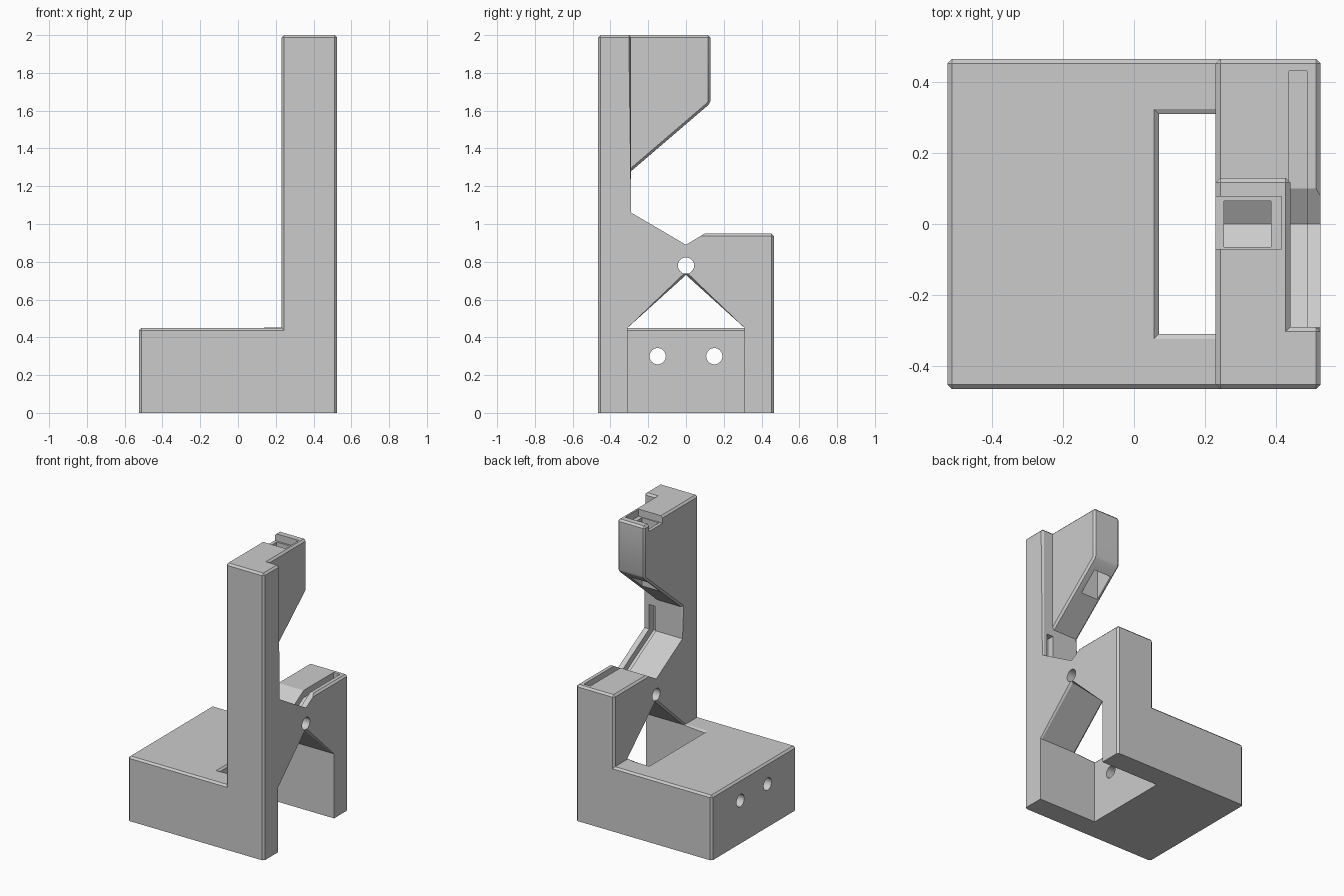
import bpy, bmesh, math
from mathutils import Matrix, Vector

if "Cube" in bpy.data.objects:
    bpy.data.objects.remove(bpy.data.objects["Cube"], do_unlink=True)

grey = bpy.data.materials.new("light grey plastic")
grey.use_nodes = True
grey.diffuse_color = (0.6, 0.6, 0.6, 1)
grey.node_tree.nodes["Principled BSDF"].inputs["Base Color"].default_value = (0.6, 0.6, 0.6, 1)


def make_object(name, bm):
    bmesh.ops.recalc_face_normals(bm, faces=bm.faces)
    mesh = bpy.data.meshes.new(name)
    bm.to_mesh(mesh)
    bm.free()
    mesh.materials.append(grey)
    obj = bpy.data.objects.new(name, mesh)
    bpy.context.collection.objects.link(obj)
    return obj


def prism(name, points, axis, low, high):
    """Extrude a (y, z) profile along x, or an (x, y) plan along z."""
    bm = bmesh.new()
    place = (lambda a, b: (low, a, b)) if axis == "x" else (lambda a, b: (a, b, low))
    face = bm.faces.new([bm.verts.new(place(a, b)) for a, b in points])
    out = bmesh.ops.extrude_face_region(bm, geom=[face])
    shift = Vector((high - low, 0, 0)) if axis == "x" else Vector((0, 0, high - low))
    for v in out["geom"]:
        if isinstance(v, bmesh.types.BMVert):
            v.co += shift
    return make_object(name, bm)


def box(name, x0, x1, y0, y1, z0, z1):
    return prism(name, [(x0, y0), (x1, y0), (x1, y1), (x0, y1)], "z", z0, z1)


def rod(name, y, z, x0, x1):
    bm = bmesh.new()
    turn = Matrix.Translation(((x0 + x1) / 2, y, z)) @ Matrix.Rotation(math.pi / 2, 4, "Y")
    bmesh.ops.create_cone(bm, cap_ends=True, segments=40, radius1=0.043,
                          radius2=0.043, depth=x1 - x0, matrix=turn)
    return make_object(name, bm)


def combine(target, tool, operation):
    """Apply an exact boolean and discard the tool."""
    mod = target.modifiers.new("bool", "BOOLEAN")
    mod.operation, mod.solver, mod.object = operation, "EXACT", tool
    graph = bpy.context.evaluated_depsgraph_get()
    mesh = bpy.data.meshes.new_from_object(target.evaluated_get(graph))
    target.modifiers.clear()
    target.data = mesh
    bpy.data.objects.remove(tool, do_unlink=True)


# Tower: front post, V rest, back block and the gabled opening below
W, D, SLOT, BASE = 0.525, 0.465, 0.31, 0.45
tower = prism("stand_body", [
    (-D, 0), (-D, 2), (-0.29, 2), (-0.29, 1.06), (0, 0.89), (0.1, 0.95), (D, 0.95),
    (D, 0), (SLOT, 0), (SLOT, BASE), (0, 0.73), (-SLOT, BASE), (-SLOT, 0)], "x", 0.23, W)

# Base block with a slot that runs on under the tower
base = prism("base", [
    (-W, -D), (0.3, -D), (0.3, -SLOT), (0.07, -SLOT), (0.07, SLOT),
    (0.3, SLOT), (0.3, D), (-W, D)], "z", 0, BASE)
combine(tower, base, "UNION")

# Upper arm with a sloped underside
arm = prism("arm", [(-0.35, 2), (0.13, 2), (0.13, 1.64), (-0.29, 1.28), (-0.35, 1.28)],
            "x", 0.23, 0.44)
combine(tower, arm, "UNION")

# Chamfer the outer edges, leaving the foot, the slot corners and the V rest sharp
bm = bmesh.new()
bm.from_mesh(tower.data)
bmesh.ops.remove_doubles(bm, verts=bm.verts, dist=0.0005)
bmesh.ops.dissolve_limit(bm, angle_limit=0.01, verts=bm.verts, edges=bm.edges)


def wants_chamfer(edge):
    if len(edge.link_faces) != 2 or edge.calc_face_angle_signed(0) < 0.3:
        return False
    a, b = (v.co for v in edge.verts)
    foot = max(a.z, b.z) < 0.01
    slot_corner = min(a.z, b.z) < 0.01 and abs(a.y) < 0.4
    rest = min(a.z, b.z) > 0.87 and max(a.z, b.z) < 1.08 and max(a.y, b.y) < 0.11
    return not (foot or slot_corner or rest)


bmesh.ops.bevel(bm, geom=[e for e in bm.edges if wants_chamfer(e)], offset=0.013,
                offset_type="OFFSET", segments=1, affect="EDGES", clamp_overlap=True)
bm.to_mesh(tower.data)
bm.free()

# Cuts: cross holes, strip groove along the rest, arm notch and window
for cutter in (
    rod("pivot_hole", 0, 0.78, 0.1, 0.7),
    rod("front_hole", -0.15, 0.3, -0.7, 0.2),
    rod("back_hole", 0.15, 0.3, -0.7, 0.2),
    prism("groove", [(-0.34, 1.23), (-0.34, 1.035), (0, 0.84), (0.1, 0.9), (0.43, 0.9),
                     (0.43, 1), (0, 1), (-0.27, 1.15), (-0.27, 1.23)], "x", 0.437, 0.487),
    box("notch", 0.1, 0.415, -0.07, 0.078, 1.95, 2.1),
    box("window", 0.253, 0.385, -0.065, 0.065, 1.3, 2.1),
):
    combine(tower, cutter, "DIFFERENCE")

tower.data.materials.clear()
tower.data.materials.append(grey)
bpy.ops.object.select_all(action="DESELECT")
tower.select_set(True)
bpy.context.view_layer.objects.active = tower
bpy.ops.object.shade_smooth_by_angle(angle=math.radians(25))
